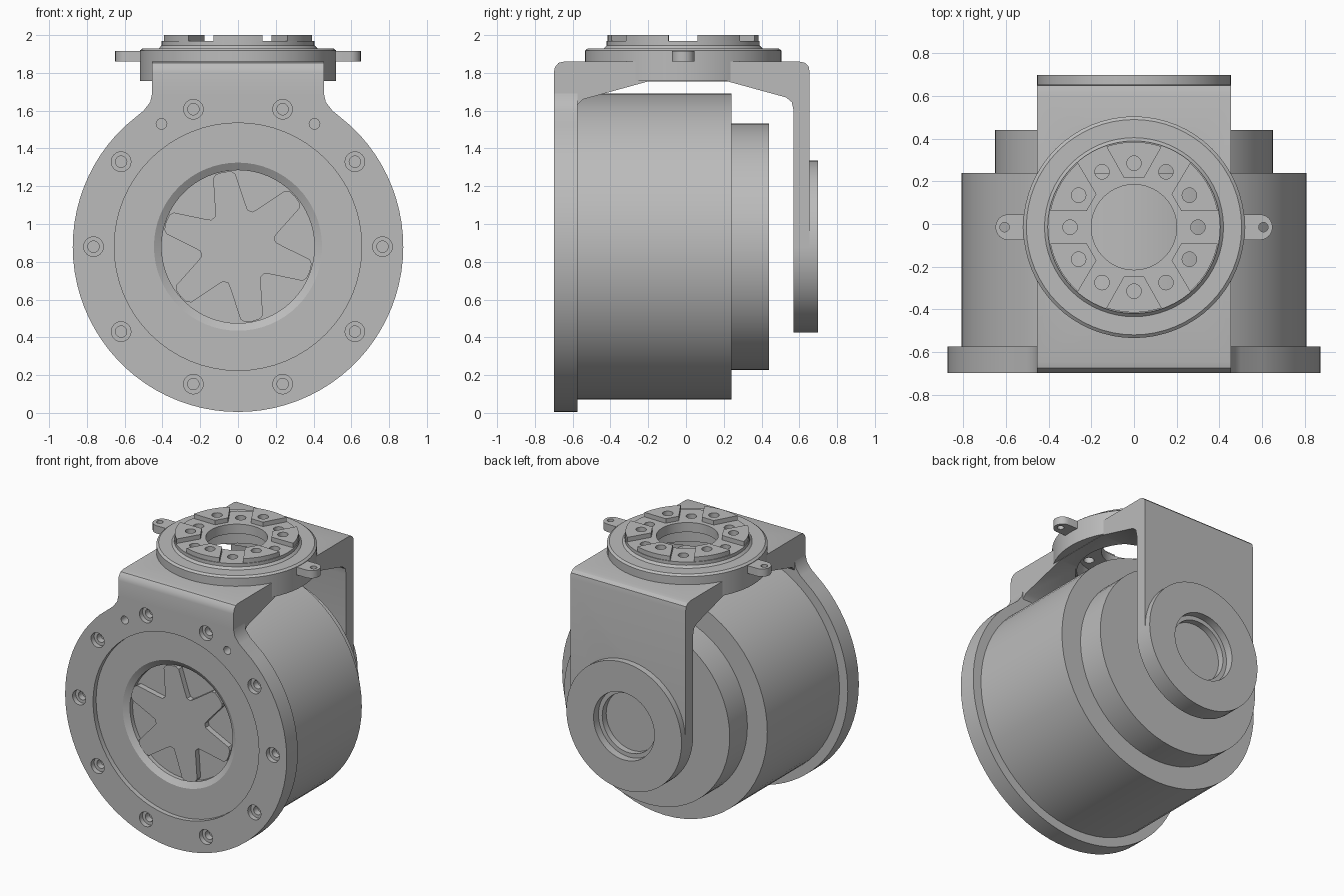
import bpy, bmesh
from math import sin, cos, asin, pi, radians
from mathutils import Vector

cube = bpy.data.objects.get("Cube")
if cube:
    bpy.data.objects.remove(cube)

grey = bpy.data.materials.new("plain grey")
grey.use_nodes = True
grey.diffuse_color = (0.5, 0.5, 0.5, 1)
grey.node_tree.nodes["Principled BSDF"].inputs["Base Color"].default_value = (0.5, 0.5, 0.5, 1)

AXIS_Z = 0.88     # height of the horizontal motor axis
RING_Y = -0.015   # centre of the top ring
PLACE = {"x": lambda u, v, t: (t, u, v),
         "y": lambda u, v, t: (u, t, v),
         "z": lambda u, v, t: (u, v, t)}


def finish(name, bm):
    bmesh.ops.recalc_face_normals(bm, faces=bm.faces)
    mesh = bpy.data.meshes.new(name)
    bm.to_mesh(mesh)
    bm.free()
    mesh.materials.append(grey)
    obj = bpy.data.objects.new(name, mesh)
    bpy.context.collection.objects.link(obj)
    return obj


def activate(obj):
    bpy.ops.object.select_all(action="DESELECT")
    obj.select_set(True)
    bpy.context.view_layer.objects.active = obj


def extrude(name, outlines, axis, start, end):
    """Solid prisms from one or more closed 2D outlines."""
    bm = bmesh.new()
    for outline in outlines:
        low = [bm.verts.new(PLACE[axis](u, v, start)) for u, v in outline]
        high = [bm.verts.new(PLACE[axis](u, v, end)) for u, v in outline]
        bm.faces.new(low)
        bm.faces.new(high[::-1])
        for i in range(len(low)):
            j = (i + 1) % len(low)
            bm.faces.new((low[i], low[j], high[j], high[i]))
    return finish(name, bm)


def lathe(name, profile, axis, centre, steps=64):
    """Revolve a closed (radius, height) profile; radius 0 points make caps."""
    bm = bmesh.new()
    rings = []
    for r, t in profile:
        if r == 0:
            rings.append([bm.verts.new(PLACE[axis](*centre, t))] * steps)
        else:
            rings.append([bm.verts.new(PLACE[axis](u, v, t))
                          for u, v in circle(*centre, r, steps)])
    for a, b in zip(rings, rings[1:] + rings[:1]):
        for i in range(steps):
            j = (i + 1) % steps
            corners = list(dict.fromkeys((a[i], a[j], b[j], b[i])))
            if len(corners) > 2:
                bm.faces.new(corners)
    return finish(name, bm)


def circle(u, v, r, steps=64):
    return [(u + r * cos(2 * pi * i / steps), v + r * sin(2 * pi * i / steps))
            for i in range(steps)]


def polar(centre, r, angle):
    return centre[0] + r * cos(angle), centre[1] + r * sin(angle)


def cut(targets, cutter):
    for obj in targets:
        activate(obj)
        mod = obj.modifiers.new("cut", "BOOLEAN")
        mod.operation, mod.solver, mod.object = "DIFFERENCE", "EXACT", cutter
        bpy.ops.object.modifier_apply(modifier=mod.name)
    bpy.data.objects.remove(cutter)


motor = (0, AXIS_Z)
ring = (0, RING_Y)

# Motor housing: large drum with a smaller rear step
motor_body = lathe("motor_body", [(0, -0.6), (0.81, -0.6), (0.81, 0.24), (0.653, 0.24),
                                  (0.653, 0.44), (0, 0.44)], "y", motor)

# Front flange: a disc that grows a neck at the top
first = radians(46.7)
sweep = pi + 2 * first
outline = [polar(motor, 0.875, first - sweep * i / 64) for i in range(65)]
neck = [(0.5, 1.6), (0.465, 1.645), (0.455, 1.69)]
outline += [(-x, z) for x, z in neck] + neck[::-1]
front_flange = extrude("front_flange", [outline], "y", -0.70, -0.575)
cut([front_flange], extrude("cutter", [circle(*motor, 0.655)], "y", -0.75, -0.665))
cut([front_flange, motor_body], lathe("cutter", [(0, -0.7), (0.445, -0.7), (0.445, -0.665),
                                     (0.405, -0.64), (0.405, -0.61), (0, -0.61)], "y", motor))

# Flange screws with counterbores, and two dowel holes
screws = [polar(motor, 0.765, radians(36 * i)) for i in range(10)]
for radius, depth in ((0.052, -0.665), (0.03, -0.62)):
    cut([front_flange], extrude("cutter", [circle(*p, radius, 24) for p in screws],
                                "y", -0.75, depth))
cut([front_flange], extrude("cutter", [circle(s * 0.405, 1.53, 0.028, 24) for s in (-1, 1)],
                            "y", -0.75, -0.63))

# Six-armed star in the hub recess
star = []
for i in range(6):
    mid = radians(101 + 60 * i)
    for r, offset in ((0.2, -26), (0.235, -20), (0.385, -9), (0.4, -6), (0.403, 0),
                      (0.4, 6), (0.385, 9), (0.235, 20), (0.2, 26)):
        star.append(polar(motor, r, mid + radians(offset)))
extrude("hub_star", [star], "y", -0.65, -0.6)

# Bracket arching from the flange over the motor to the rear arm
profile = [(-0.7, 1.69), (-0.7, 1.8), (-0.694, 1.83), (-0.675, 1.853), (-0.645, 1.86),
           (0.6, 1.86), (0.63, 1.853), (0.649, 1.835), (0.655, 1.8), (0.655, AXIS_Z),
           (0.57, AXIS_Z), (0.57, 1.6), (0.56, 1.645), (0.53, 1.67), (0.22, 1.755),
           (-0.2, 1.755), (-0.545, 1.66), (-0.575, 1.63), (-0.575, 1.69)]
bracket = extrude("bracket", [profile], "x", -0.455, 0.455)
rear_boss = lathe("rear_boss", [(0, 0.57), (0.455, 0.57), (0.455, 0.70), (0, 0.70)], "y", motor)
for radius, depth in ((0.24, 0.645), (0.21, 0.6)):
    cut([bracket, rear_boss], extrude("cutter", [circle(*motor, radius)], "y", depth, 0.75))
cut([bracket], extrude("cutter", [circle(*ring, 0.37)], "z", 1.5, 1.95))

# Top ring with a hollow underside
top_ring = lathe("top_ring", [(0.36, 1.757), (0.52, 1.757), (0.52, 1.918), (0.505, 1.93),
                              (0.42, 1.93), (0.405, 1.945), (0.405, 1.968), (0.2, 1.968),
                              (0.2, 1.9), (0.36, 1.9)], "z", ring)

# Six raised pads separated by straight channels
pads = []
for i in range(6):
    mid = radians(30 + 60 * i)
    inner = radians(30) - asin(0.075 / 0.235)
    outer = radians(30) - asin(0.075 / 0.39)
    pad = [polar(ring, 0.235, mid + inner), polar(ring, 0.235, mid - inner)]
    pad += [polar(ring, 0.4, mid + outer * k / 4) for k in range(-4, 5)]
    pads.append(pad)
mount_pads = extrude("mount_pads", pads, "z", 1.96, 2.0)
bolts = [polar(ring, 0.3, radians(30 * i)) for i in range(12)]
cut([top_ring, mount_pads], extrude("cutter", [circle(*p, 0.034, 24) for p in bolts],
                                    "z", 1.85, 2.05))

# Side ears with a small hole
for side, label in ((1, "left"), (-1, "right")):
    tip = [polar((0.59, RING_Y), 0.06, radians(-90 + 15 * k)) for k in range(13)]
    shape = [(0.48, RING_Y - 0.06)] + tip + [(0.48, RING_Y + 0.06)]
    ear = extrude(label + "_ear", [[(side * x, y) for x, y in shape]], "z", 1.86, 1.915)
    cut([ear], extrude("cutter", [circle(side * 0.607, RING_Y, 0.022, 24)], "z", 1.8, 2.0))

# Smooth curved walls, crisp edges
for obj in [o for o in bpy.context.collection.objects if o.type == "MESH"]:
    activate(obj)
    bpy.ops.object.shade_smooth_by_angle(angle=radians(30))
